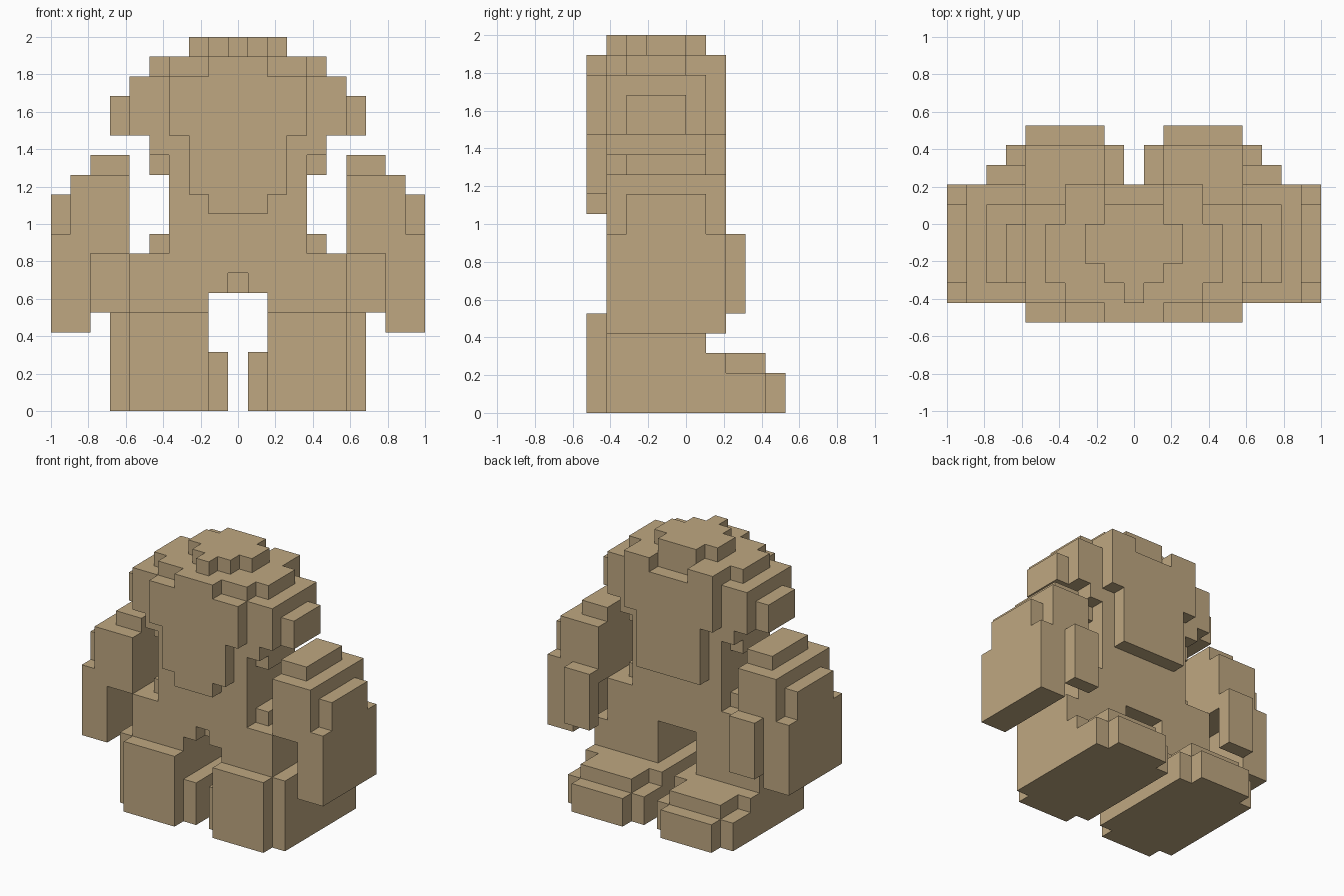
import bpy
import bmesh
from mathutils import Vector

if "Cube" in bpy.data.objects:
    bpy.data.objects.remove(bpy.data.objects["Cube"])

U = 2 / 19  # size of one block

mat = bpy.data.materials.new("tan")
mat.diffuse_color = (0.52, 0.39, 0.22, 1)
mat.use_nodes = True
mat.node_tree.nodes["Principled BSDF"].inputs["Base Color"].default_value = mat.diffuse_color


def cells(boxes, cut=(), side=1):
    """Blocks filled by boxes (x0, x1, y0, y1, z0, z1), in block units."""
    def fill(b):
        x0, x1, y0, y1, z0, z1 = b
        return {(side * x, y, z)
                for x in range(round(x0 + .5), round(x1 + .5))
                for y in range(y0, y1) for z in range(z0, z1)}
    out = set()
    for b in boxes:
        out |= fill(b)
    for b in cut:
        out -= fill(b)
    return out


# Head: stepped dome with ears, front plate and back plate
head = cells([
    (-4.5, 4.5, -4, 1, 13, 17), (-4.5, 4.5, -3, 0, 12, 13),
    (-5.5, 5.5, -4, 1, 14, 17), (-6.5, 6.5, -3, 0, 14, 16),
    (-4.5, 4.5, -3, 0, 17, 18), (-3.5, 3.5, -4, 2, 17, 18),
    (-1.5, 1.5, -5, -4, 10, 18), (-2.5, 2.5, -5, -4, 11, 14),
    (-3.5, 3.5, -5, -4, 14, 17),
    (-2.5, 2.5, 1, 2, 10, 14), (-3.5, 3.5, 1, 2, 14, 17),
    (-0.5, 0.5, -4, -3, 18, 19), (-1.5, 1.5, -3, 1, 18, 19),
    (-2.5, 2.5, -2, 0, 18, 19),
], cut=[(-1.5, 1.5, 1, 2, 17, 18)])

# Torso: upper column, wide hips and a small notch
body = cells([
    (-3.5, 3.5, -4, 1, 8, 13), (-4.5, 4.5, -3, 0, 8, 9),
    (-5.5, 5.5, -4, 1, 5, 8),
], cut=[(-1.5, 1.5, -4, 1, 5, 6), (-0.5, 0.5, -4, -3, 6, 7)])

# Arm: shoulder, upper arm, hanging forearm and rear paw
ARM = [
    (5.5, 7.5, -3, 1, 12, 13), (5.5, 8.5, -4, 2, 8, 12),
    (7.5, 8.5, -4, 2, 4, 8), (8.5, 9.5, -4, 2, 4, 9),
    (8.5, 9.5, -3, 1, 9, 11), (5.5, 7.5, 2, 3, 5, 9),
]

# Leg: thigh, front plate and stepped foot
LEG = [
    (1.5, 6.5, -4, 1, 0, 5), (1.5, 5.5, -5, -4, 0, 5),
    (0.5, 1.5, -4, 1, 0, 3), (0.5, 6.5, 1, 2, 0, 3),
    (0.5, 6.5, 2, 4, 0, 2), (1.5, 5.5, 2, 4, 2, 3),
    (1.5, 5.5, 4, 5, 0, 2),
]

parts = {"head": head, "body": body}
for name, s in (("right", 1), ("left", -1)):
    parts[name + "_arm"] = cells(ARM, side=s)
    parts[name + "_leg"] = cells(LEG, side=s)
solid = set().union(*parts.values())


def build(name, blocks):
    """Outer skin of the blocks, merged into large flat faces."""
    bm = bmesh.new()
    verts = {}
    for c in blocks:
        for axis in range(3):
            for sign in (-1, 1):
                n = list(c)
                n[axis] += sign
                if tuple(n) in solid:
                    continue
                a, b = (axis + 1) % 3, (axis + 2) % 3
                loop = [(0, 0), (1, 0), (1, 1), (0, 1)][::sign]
                face = []
                for i, j in loop:
                    p = list(c)
                    p[axis] += sign > 0
                    p[a] += i
                    p[b] += j
                    p = tuple(p)
                    if p not in verts:
                        verts[p] = bm.verts.new(
                            Vector((p[0] - .5, p[1], p[2])) * U)
                    face.append(verts[p])
                bm.faces.new(face)
    bmesh.ops.dissolve_limit(bm, angle_limit=0.01, verts=bm.verts[:],
                             edges=bm.edges[:])
    mesh = bpy.data.meshes.new(name)
    bm.to_mesh(mesh)
    bm.free()
    mesh.materials.append(mat)
    bpy.context.collection.objects.link(bpy.data.objects.new(name, mesh))


for part, blocks in parts.items():
    build(part, blocks)
